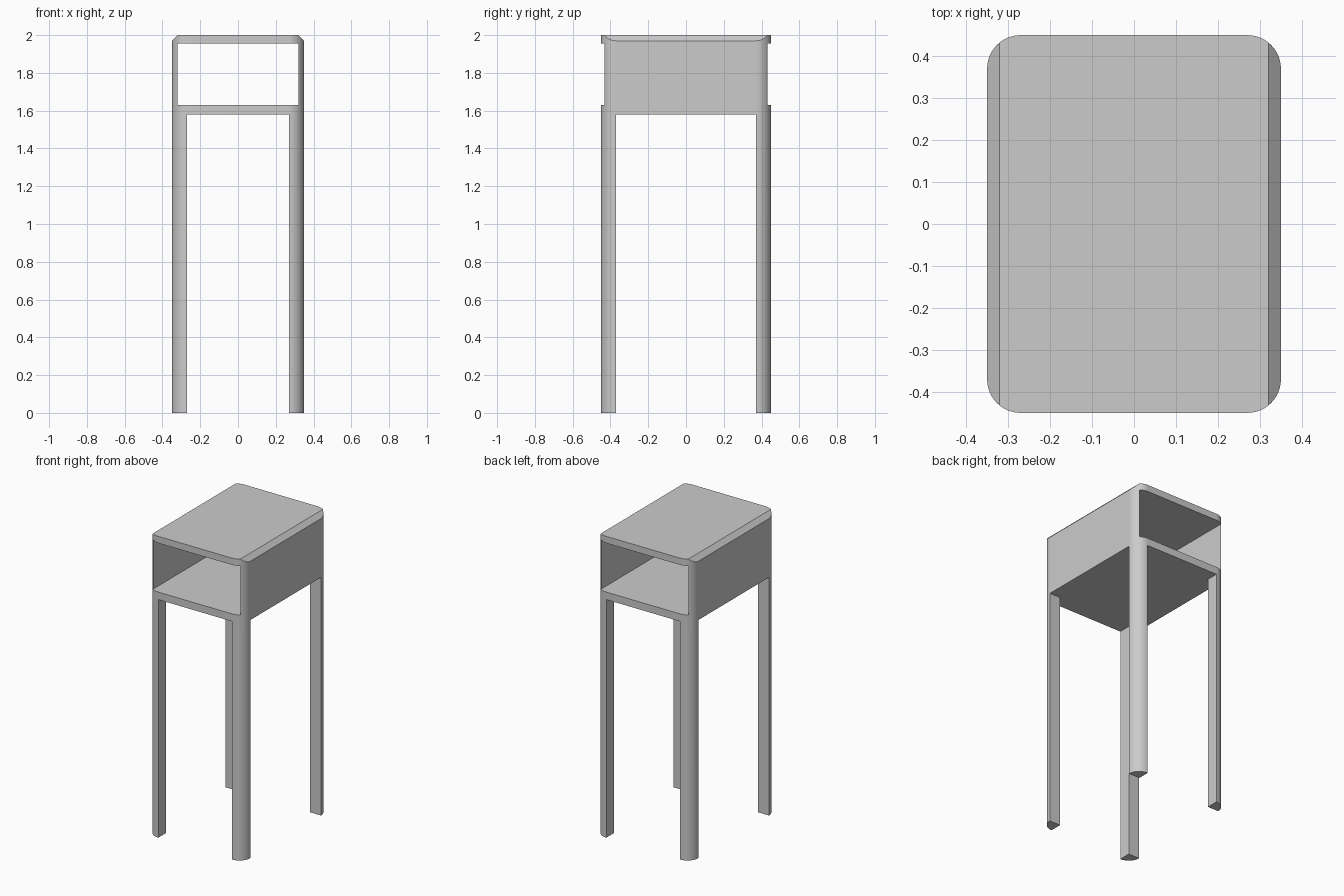
import bpy
import bmesh
from math import sin, cos, pi, radians

W, D, H = 0.35, 0.45, 2.0      # half width, half depth, height
R = 0.08                       # corner radius, also the leg size
WALL, CHAMFER = 0.03, 0.03
APRON, SHELF, LID = 1.58, 1.63, 1.955

cube = bpy.data.objects.get("Cube")
if cube:
    bpy.data.objects.remove(cube, do_unlink=True)

grey = bpy.data.materials.new("grey")
grey.use_nodes = True
COLOUR = (0.6, 0.6, 0.6, 1)
grey.diffuse_color = COLOUR
grey.node_tree.nodes["Principled BSDF"].inputs["Base Color"].default_value = COLOUR


def prism(name, points, offset):
    """Extrude a closed outline along the offset vector."""
    bm = bmesh.new()
    face = bm.faces.new([bm.verts.new(p) for p in points])
    new = bmesh.ops.extrude_face_region(bm, geom=[face])["geom"]
    verts = [v for v in new if isinstance(v, bmesh.types.BMVert)]
    bmesh.ops.translate(bm, verts=verts, vec=offset)
    bmesh.ops.recalc_face_normals(bm, faces=bm.faces)
    mesh = bpy.data.meshes.new(name)
    bm.to_mesh(mesh)
    bm.free()
    mesh.materials.append(grey)
    obj = bpy.data.objects.new(name, mesh)
    bpy.context.collection.objects.link(obj)
    return obj


def box(name, x, y, z0, z1):
    return prism(name, [(-x, -y, z0), (x, -y, z0), (x, y, z0), (-x, y, z0)],
                 (0, 0, z1 - z0))


def carve(obj, cutter, operation="DIFFERENCE"):
    mod = obj.modifiers.new(cutter.name, "BOOLEAN")
    mod.object, mod.operation, mod.solver = cutter, operation, "EXACT"
    bpy.context.view_layer.objects.active = obj
    bpy.ops.object.modifier_apply(modifier=mod.name)
    bpy.data.objects.remove(cutter, do_unlink=True)


# Rounded block that holds the whole table
STEPS = 12
outline = []
for quarter, (sx, sy) in enumerate([(1, 1), (-1, 1), (-1, -1), (1, -1)]):
    for i in range(STEPS + 1):
        a = (quarter + i / STEPS) * pi / 2
        outline.append((sx * (W - R) + R * cos(a), sy * (D - R) + R * sin(a), 0))
table = prism("side_table", outline, (0, 0, H))

# Chamfers along both long top edges
e = 0.1
for s in (-1, 1):
    carve(table, prism("chamfer_cutter", [
        (s * (W - CHAMFER - e), -1, H + e),
        (s * (W + e), -1, H - CHAMFER - e),
        (s * (W + e), -1, H + e)], (0, 2, 0)))

# Open compartment, then the gaps that leave four corner legs
carve(table, box("compartment_cutter", W - WALL, 1, SHELF, LID))
carve(table, box("front_gap_cutter", W - R, 1, -e, APRON))
carve(table, box("side_gap_cutter", 1, D - R, -e, APRON))

# Smooth rounded corners, crisp edges
bpy.ops.object.select_all(action="DESELECT")
table.select_set(True)
bpy.context.view_layer.objects.active = table
bpy.ops.object.shade_smooth_by_angle(angle=radians(30))
weighted = table.modifiers.new("flat_panels", "WEIGHTED_NORMAL")
weighted.keep_sharp = True
